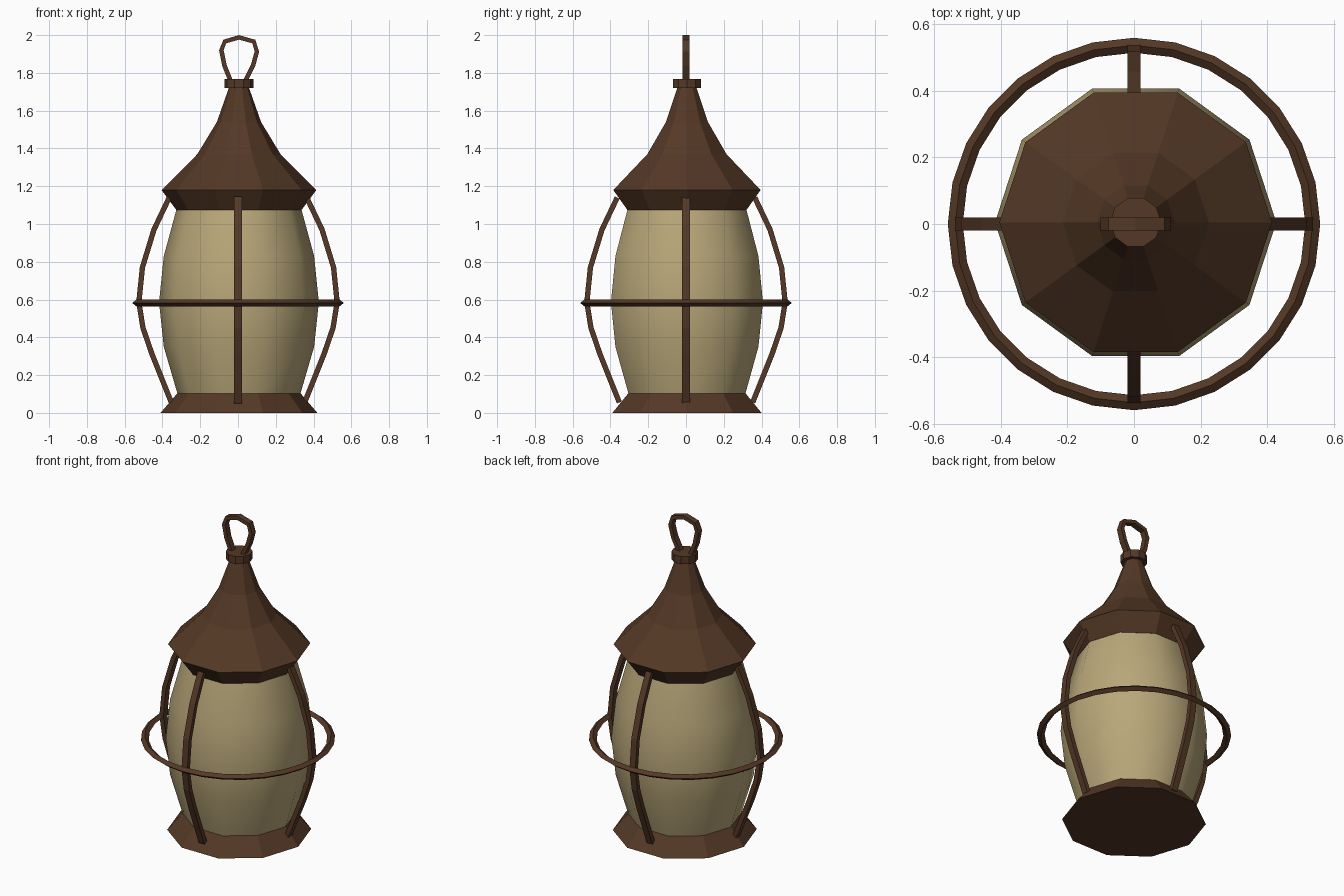
import bpy, bmesh, math
from mathutils import Vector

if "Cube" in bpy.data.objects:
    bpy.data.objects.remove(bpy.data.objects["Cube"])

SIDES = 10
CX, CY = 0.005, 0.005   # body axis sits a hair off the cage axis


def material(name, rgb):
    m = bpy.data.materials.new(name)
    m.diffuse_color = (*rgb, 1)
    m.use_nodes = True
    m.node_tree.nodes["Principled BSDF"].inputs["Base Color"].default_value = m.diffuse_color
    return m


brown = material("dark bronze brown", (0.089, 0.040, 0.019))
cream = material("cream glass", (0.48, 0.385, 0.19))


def finish(name, bm, mat, smooth_angle=None):
    bmesh.ops.recalc_face_normals(bm, faces=bm.faces)
    me = bpy.data.meshes.new(name)
    bm.to_mesh(me)
    bm.free()
    me.materials.append(mat)
    ob = bpy.data.objects.new(name, me)
    bpy.context.collection.objects.link(ob)
    if smooth_angle:
        bpy.ops.object.select_all(action='DESELECT')
        ob.select_set(True)
        bpy.context.view_layer.objects.active = ob
        bpy.ops.object.shade_smooth_by_angle(angle=math.radians(smooth_angle))
    return ob


def bridge(bm, a, b):
    n = len(a)
    for i in range(n):
        bm.faces.new((a[i], a[(i + 1) % n], b[(i + 1) % n], b[i]))


def lathe(name, profile, mat, sides=SIDES, smooth_angle=None):
    """Revolve (radius, z) points and cap both ends."""
    bm = bmesh.new()
    rings = [[bm.verts.new((CX + r * math.cos(math.tau * i / sides),
                            CY + r * math.sin(math.tau * i / sides), z))
              for i in range(sides)] for r, z in profile]
    for a, b in zip(rings, rings[1:]):
        bridge(bm, a, b)
    bm.faces.new(rings[0])
    bm.faces.new(rings[-1])
    return finish(name, bm, mat, smooth_angle)


def strap(name, path, width, thick, mat, turn=0.0):
    """Sweep a rectangle along an (x, z) path, then turn it about z."""
    bm = bmesh.new()
    pts = [Vector(p) for p in path]
    rings = []
    for i, p in enumerate(pts):
        t = (pts[min(i + 1, len(pts) - 1)] - pts[max(i - 1, 0)]).normalized()
        n = Vector((t.y, -t.x)) * thick / 2
        rings.append([bm.verts.new((q.x, y, q.y)) for q, y in
                      ((p + n, -width / 2), (p + n, width / 2),
                       (p - n, width / 2), (p - n, -width / 2))])
    for a, b in zip(rings, rings[1:]):
        bridge(bm, a, b)
    bm.faces.new(rings[0])
    bm.faces.new(rings[-1])
    ob = finish(name, bm, mat)
    ob.rotation_euler.z = turn
    return ob


# Body: base, glass, roof, top collar
lathe("base", [(0.415, 0), (0.325, 0.105)], brown)
lathe("glass", [(0.322, 0.09), (0.398, 0.35), (0.423, 0.585),
                (0.398, 0.83), (0.33, 1.08)], cream, smooth_angle=40)
lathe("roof", [(0.332, 1.075), (0.41, 1.18), (0.22, 1.37),
               (0.117, 1.54), (0.05, 1.73)], brown)
lathe("collar", [(0.077, 1.72), (0.077, 1.768)], brown)

# Four bowed cage bars
bar = [(0.353, 0.055), (0.455, 0.31), (0.503, 0.45), (0.525, 0.585),
       (0.506, 0.77), (0.445, 0.97), (0.364, 1.14)]
for i, side in enumerate(("right", "back", "left", "front")):
    strap(f"cage_bar_{side}", bar, 0.04, 0.028, brown, i * math.pi / 2)

# Horizontal cage ring with a pointed section
bm = bmesh.new()
section = [(0.56, 0.582), (0.5375, 0.6), (0.515, 0.582), (0.5375, 0.564)]
N = 28
rings = [[bm.verts.new((r * math.cos(math.tau * i / N),
                        r * math.sin(math.tau * i / N), z))
          for r, z in section] for i in range(N)]
for i in range(N):
    bridge(bm, rings[i], rings[(i + 1) % N])
finish("cage_ring", bm, brown, 30)

# Hanging loop
loop = [(-0.04, 1.76), (-0.072, 1.84), (-0.088, 1.92), (-0.07, 1.966),
        (0.005, 1.988), (0.084, 1.966), (0.1, 1.913), (0.08, 1.84), (0.04, 1.76)]
strap("hanging_loop", loop, 0.038, 0.024, brown)
